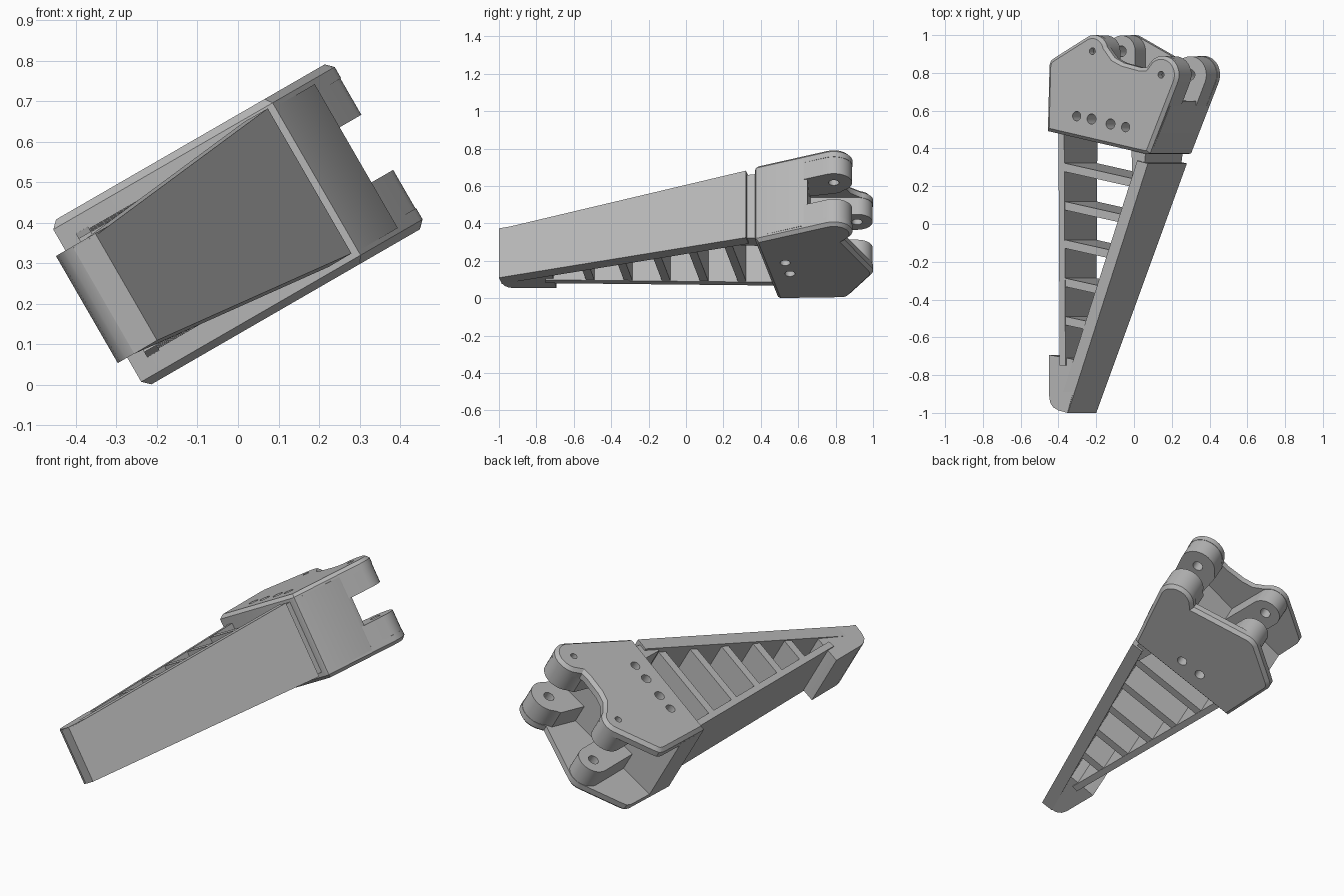
import bpy, bmesh, math
from mathutils import Matrix

if "Cube" in bpy.data.objects:
    bpy.data.objects.remove(bpy.data.objects["Cube"], do_unlink=True)

TILT = Matrix.Rotation(math.radians(-30), 4, 'Y')   # whole bracket leans about y
PLATE_LOW, PLATE_HIGH, PLATE = 0.108, 0.578, 0.05
CHAMFER = 0.018

grey = bpy.data.materials.new("plain grey")
grey.use_nodes = True
grey.diffuse_color = (0.47, 0.47, 0.47, 1)
grey.node_tree.nodes["Principled BSDF"].inputs["Base Color"].default_value = (0.47, 0.47, 0.47, 1)
parts = []


def arc(cx, cy, r, start, end, n=16):
    angles = [math.radians(start + (end - start) * i / n) for i in range(n + 1)]
    return [(cx + r * math.cos(a), cy + r * math.sin(a)) for a in angles]


def link(name, bm):
    bmesh.ops.recalc_face_normals(bm, faces=bm.faces)
    mesh = bpy.data.meshes.new(name)
    bm.to_mesh(mesh)
    bm.free()
    mesh.materials.append(grey)
    obj = bpy.data.objects.new(name, mesh)
    obj.matrix_world = TILT
    bpy.context.collection.objects.link(obj)
    return obj


def prism(name, outline, low, high, chamfer=None):
    """Outline raised from low(y) to high(y); chamfer adds a sloped rim on 'top' or 'bottom'."""
    lo = low if callable(low) else lambda y: low
    hi = high if callable(high) else lambda y: high
    bm = bmesh.new()
    bottom = [bm.verts.new((u, y, lo(y))) for u, y in outline]
    top = [bm.verts.new((u, y, hi(y))) for u, y in outline]
    caps = {'bottom': bm.faces.new(bottom[::-1]), 'top': bm.faces.new(top)}
    n = len(outline)
    for i in range(n):
        j = (i + 1) % n
        bm.faces.new((bottom[i], bottom[j], top[j], top[i]))
    if chamfer:
        bm.normal_update()
        bmesh.ops.inset_region(bm, faces=[caps[chamfer]], thickness=CHAMFER,
                               depth=CHAMFER, use_even_offset=True)
    obj = link(name, bm)
    parts.append(obj)
    return obj


# Taper of the arm wall and of the shallower ladder along the length
def arm_low(y):
    return 0.195 - 0.041 * (y + 1)


def arm_high(y):
    return 0.495 + 0.0447 * (y + 1)


def ladder_low(y):
    return 0.185 - 0.012 * (y + 0.7)


def ladder_high(y):
    return 0.51 + 0.011 * (y + 0.7)


def outer(y):
    return -0.118 + 0.396 * (y + 1)


# Arm: slanted outer wall, neck, straight rail and rounded tip
WALL = 0.065
prism("outer_wall", [(outer(-1), -1), (outer(0.32), 0.32),
                     (outer(0.32) - WALL, 0.335), (outer(-1) - WALL, -0.985)],
      arm_low, arm_high)
prism("neck", [(0.30, 0.25), (0.375, 0.30), (0.388, 0.40), (0.30, 0.42)],
      lambda y: arm_low(y) + 0.012, lambda y: arm_high(y) - 0.012)
prism("straight_rail", [(-0.16, -0.75), (-0.125, -0.75), (-0.125, 0.5), (-0.16, 0.5)],
      ladder_low, ladder_high)
prism("tip", [(outer(-1), -1), (outer(-0.74) - 0.02, -0.74), (-0.09, -0.715), (-0.23, -0.693),
              (-0.23, -0.91), (-0.224, -0.945), (-0.206, -0.97), (-0.173, -0.987)],
      0.195, 0.5)

# Ladder ribs
for i in range(5):
    y = 0.325 - 0.203 * i
    end = outer(y - 0.08 + 0.015 * i) - 0.03
    drop = 0.2 * (end + 0.13)
    prism(f"rib_{i + 1}", [(-0.14, y - 0.045), (end, y - drop - 0.045),
                           (end, y - drop), (-0.14, y)],
          lambda v: ladder_low(v) + 0.003, lambda v: ladder_high(v) - 0.003)

# Head: two lobed plates around a solid core
EAR_A, EAR_B = (0.079, 0.915, 0.085), (0.499, 0.79, 0.10)
front = [(-0.203, 0.492), (0.402, 0.37), (0.422, 0.374)] + arc(*EAR_B, -25, 130)
back = [(-0.158, 0.882), (-0.183, 0.866), (-0.193, 0.84)]
top_outline = (front + [(0.402, 0.828), (0.367, 0.828), (0.262, 0.853), (0.207, 0.88)]
               + arc(*EAR_A, 15, 115) + back)
bottom_outline = front + [(0.41, 0.845)] + arc(*EAR_A, 60, 115, 8) + back
prism("top_plate", top_outline, PLATE_HIGH - PLATE, PLATE_HIGH - CHAMFER, 'top')
prism("bottom_plate", bottom_outline, PLATE_LOW + CHAMFER, PLATE_LOW + PLATE, 'bottom')
prism("head_core", [(-0.203, 0.492), (0.402, 0.37), (0.422, 0.374), (0.535, 0.619),
                    (0.535, 0.65), (-0.198, 0.68)],
      PLATE_LOW + 0.03, PLATE_HIGH - 0.03)

# Hinge ears, thickened inside each plate and set in a hair from its rim
RIM = 0.002
ear_a = ([(EAR_A[0] + 0.083, 0.66)] + arc(EAR_A[0], EAR_A[1], EAR_A[2] - RIM, 0, 180)
         + [(EAR_A[0] - 0.083, 0.66)])
ear_b = ([(0.34, 0.6), (0.523, 0.6)]
         + arc(EAR_B[0], EAR_B[1], EAR_B[2] - RIM, -25, 150) + [(0.39, 0.82)])
for side, low, high in (("lower", 0.14, 0.268), ("upper", 0.425, 0.55)):
    prism(side + "_inner_ear", ear_a, low, high)
    prism(side + "_outer_ear", ear_b, low, high)

# Screw and hinge pin holes; the pins stop inside the bottom plate
bm = bmesh.new()


def hole(u, y, r, low, high):
    bmesh.ops.create_cone(bm, cap_ends=True, segments=24, radius1=r, radius2=r, depth=high - low,
                          matrix=Matrix.Translation((u, y, (low + high) / 2)))


for u, y in ((0.074, 0.556), (0.19, 0.53)):
    hole(u, y, 0.027, 0, 0.7)
for u, y in ((-0.017, 0.571), (0.282, 0.513)):
    hole(u, y, 0.025, 0.4, 0.7)
for u, y, r in (EAR_A, EAR_B):
    hole(u, y, 0.028, 0.15, 0.535)
    hole(u, y, 0.018, 0.53, 0.7)
cutter = link("hole_cutter", bm)
cutter.hide_render = True

for obj in parts:
    if any(word in obj.name for word in ("plate", "core", "ear")):
        cut = obj.modifiers.new("holes", 'BOOLEAN')
        cut.operation, cut.object, cut.solver = 'DIFFERENCE', cutter, 'EXACT'
        cut.use_self = True
bpy.context.view_layer.update()
graph = bpy.context.evaluated_depsgraph_get()
for obj in parts:
    if obj.modifiers:
        baked = bpy.data.meshes.new_from_object(obj.evaluated_get(graph))
        obj.modifiers.clear()
        obj.data = baked
bpy.data.objects.remove(cutter, do_unlink=True)

# Smooth curves, sharp edges
for obj in bpy.context.view_layer.objects:
    obj.select_set(obj in parts)
bpy.context.view_layer.objects.active = parts[0]
bpy.ops.object.shade_smooth_by_angle(angle=math.radians(28))
